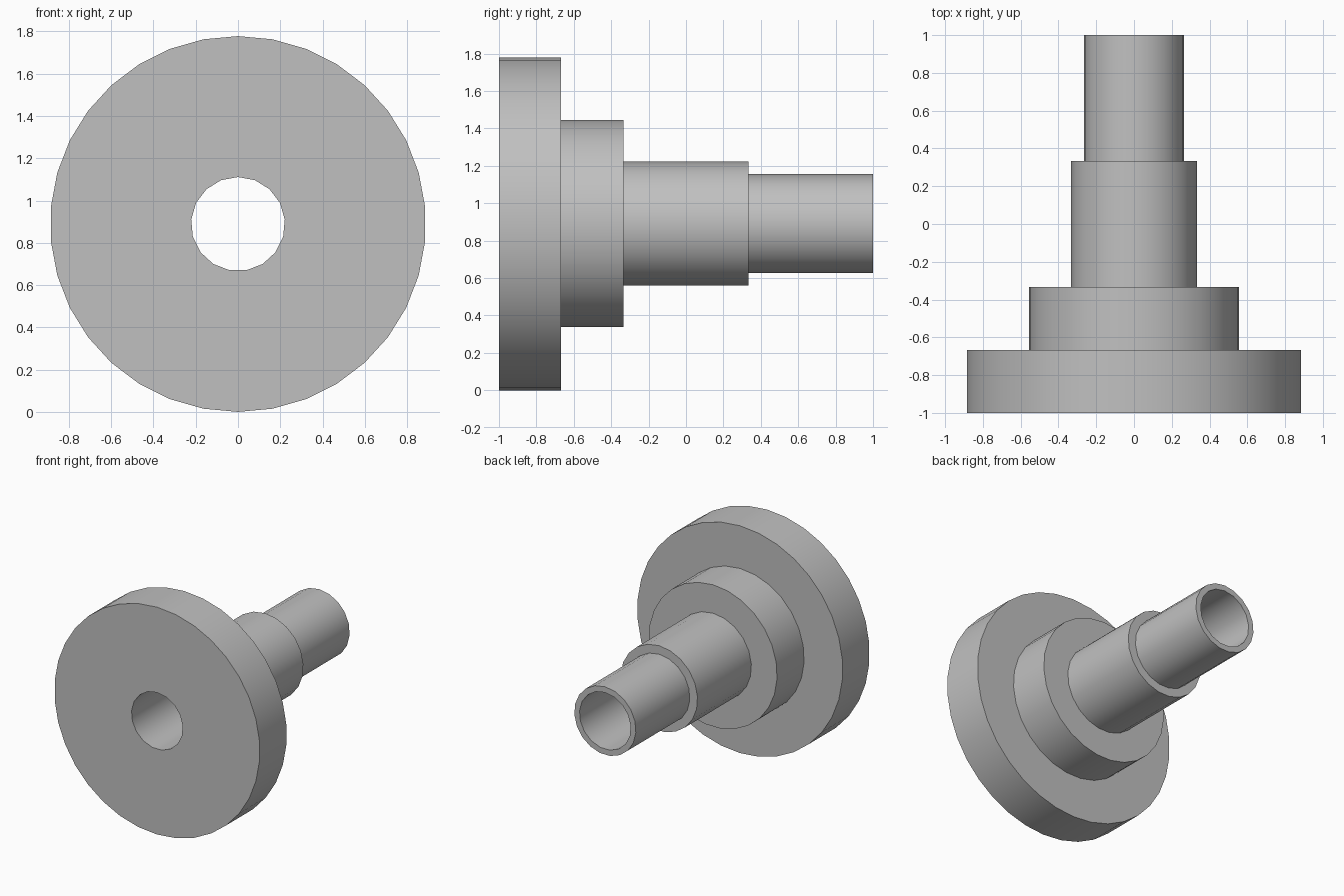
import bpy, bmesh
from math import sin, cos, tau, radians

cube = bpy.data.objects.get("Cube")
if cube:
    bpy.data.objects.remove(cube)

AXIS_Z = 0.889   # height of the bore axis
BORE = (0.2222, 17)   # radius, sides
# Steps from flange to spigot: radius, sides, front y, back y
STEPS = [
    (0.889, 34, -1, -0.667),
    (0.5556, 27, -0.667, -0.333),
    (0.3333, 21, -0.333, 0.333),
    (0.2667, 19, 0.333, 1),
]

bm = bmesh.new()


def ring(radius, sides, y):
    """Closed loop of edges around the axis, with a vertex at the top."""
    verts = [bm.verts.new((radius * sin(tau * i / sides), y,
                           AXIS_Z + radius * cos(tau * i / sides)))
             for i in range(sides)]
    for i in range(sides):
        bm.edges.new((verts[i - 1], verts[i]))
    return verts


def wall(a, b):
    """Cylinder side between two matching rings."""
    for i in range(len(a)):
        bm.faces.new((a[i - 1], a[i], b[i], b[i - 1]))


def annulus(a, b):
    """Flat shoulder between two rings in the same plane."""
    edges = [bm.edges.get((r[i - 1], r[i])) for r in (a, b) for i in range(len(r))]
    bmesh.ops.triangle_fill(bm, edges=edges, use_beauty=True, normal=(0, 1, 0))


# Through bore
bore_front, bore_back = ring(*BORE, -1), ring(*BORE, 1)
wall(bore_front, bore_back)

# Stepped outside, each shoulder joining the previous ring to the next
previous = bore_front
for radius, sides, y0, y1 in STEPS:
    front, back = ring(radius, sides, y0), ring(radius, sides, y1)
    annulus(previous, front)
    wall(front, back)
    previous = back
annulus(previous, bore_back)

bmesh.ops.recalc_face_normals(bm, faces=bm.faces)
mesh = bpy.data.meshes.new("stepped_flange_bushing")
bm.to_mesh(mesh)
bm.free()
bushing = bpy.data.objects.new("stepped_flange_bushing", mesh)
bpy.context.collection.objects.link(bushing)

# Plain grey metal
grey = bpy.data.materials.new("plain_grey")
grey.use_nodes = True
colour = (0.53, 0.53, 0.53, 1)
grey.diffuse_color = colour
grey.node_tree.nodes["Principled BSDF"].inputs["Base Color"].default_value = colour
mesh.materials.append(grey)

# Smooth walls, sharp rims
bpy.ops.object.select_all(action='DESELECT')
bushing.select_set(True)
bpy.context.view_layer.objects.active = bushing
bpy.ops.object.shade_smooth_by_angle(angle=radians(30))
